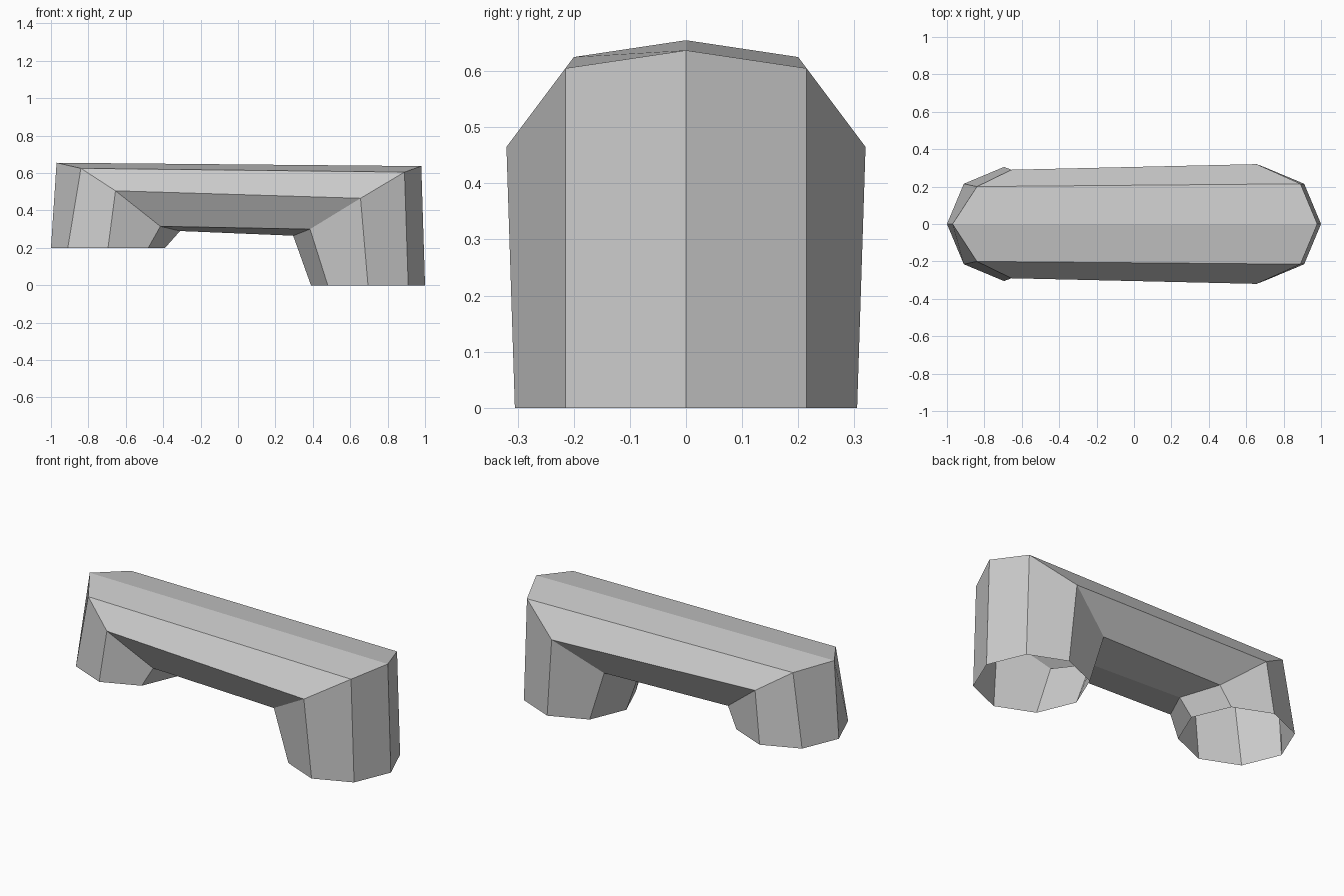
import bpy, bmesh

if "Cube" in bpy.data.objects:
    bpy.data.objects.remove(bpy.data.objects["Cube"])

# Each ring: half section from outer ridge to inner ridge as (x, y, z)
rings = [
    # foot at the raised end
    [(-1, 0, .2), (-.91, .215, .2), (-.695, .305, .2), (-.48, .215, .2), (-.39, 0, .2)],
    # left elbow
    [(-.97, 0, .655), (-.84, .2, .625), (-.655, .29, .505), (-.415, .2, .315), (-.31, 0, .29)],
    # right elbow
    [(.98, 0, .637), (.89, .215, .605), (.655, .32, .465), (.385, .215, .30), (.295, 0, .265)],
    # foot at the low end
    [(1, 0, 0), (.91, .215, 0), (.695, .305, 0), (.48, .215, 0), (.39, 0, 0)],
]

grey = bpy.data.materials.new("light grey")
grey.diffuse_color = (.6, .6, .6, 1)
grey.use_nodes = True
grey.node_tree.nodes["Principled BSDF"].inputs["Base Color"].default_value = grey.diffuse_color

# Open-ended octagonal pipe, mirrored front to back
bm = bmesh.new()
loops = []
for half in rings:
    full = half + [(x, -y, z) for x, y, z in half[-2:0:-1]]
    loops.append([bm.verts.new(p) for p in full])
for a, b in zip(loops, loops[1:]):
    for i in range(8):
        j = (i + 1) % 8
        bm.faces.new((a[i], a[j], b[j], b[i]))
bmesh.ops.recalc_face_normals(bm, faces=bm.faces)

# Make the outer surface face outward: the ridge faces must point up
bm.normal_update()
top = max(bm.faces, key=lambda f: f.calc_center_median().z)
if top.normal.z < 0:
    bmesh.ops.reverse_faces(bm, faces=bm.faces)

mesh = bpy.data.meshes.new("bent_pipe")
bm.to_mesh(mesh)
bm.free()
mesh.materials.append(grey)
pipe = bpy.data.objects.new("bent_pipe", mesh)
bpy.context.collection.objects.link(pipe)
